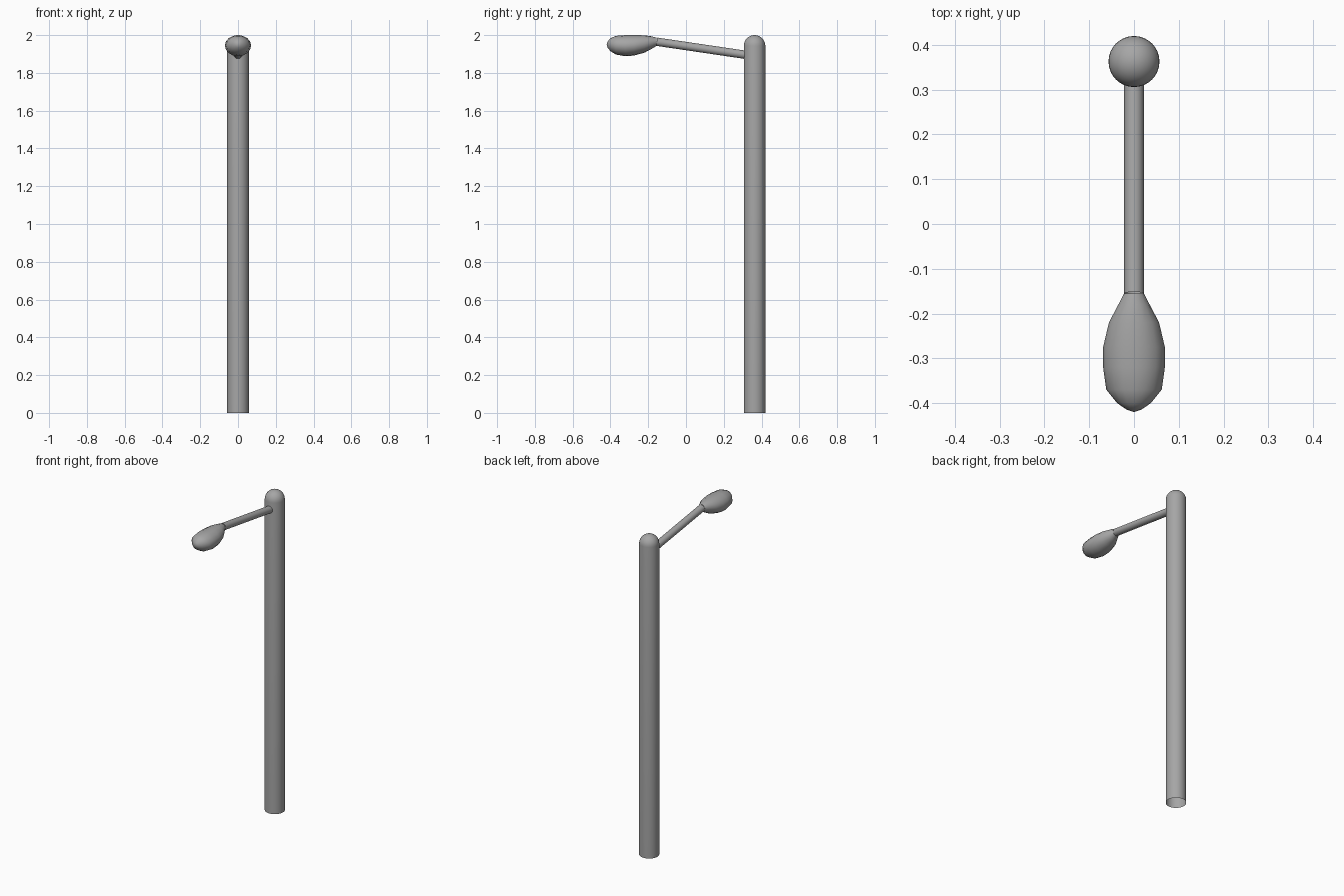
import bpy, bmesh
from math import sin, cos, pi, radians
from mathutils import Vector

cube = bpy.data.objects.get("Cube")
if cube:
    bpy.data.objects.remove(cube, do_unlink=True)

grey = bpy.data.materials.new("painted grey metal")
grey.use_nodes = True
color = (0.38, 0.38, 0.38, 1)
grey.diffuse_color = color
grey.node_tree.nodes["Principled BSDF"].inputs["Base Color"].default_value = color


def loft(name, rings, angle, tip=None):
    """Skin a list of point rings, optionally closing the last one to a tip."""
    bm = bmesh.new()
    loops = [[bm.verts.new(p) for p in ring] for ring in rings]
    n = len(loops[0])
    for a, b in zip(loops, loops[1:]):
        for i in range(n):
            j = (i + 1) % n
            bm.faces.new((a[i], a[j], b[j], b[i]))
    if tip:
        end = bm.verts.new(tip)
        for i in range(n):
            bm.faces.new((loops[-1][i], loops[-1][(i + 1) % n], end))
    bmesh.ops.recalc_face_normals(bm, faces=bm.faces)
    mesh = bpy.data.meshes.new(name)
    bm.to_mesh(mesh)
    bm.free()
    mesh.materials.append(grey)
    obj = bpy.data.objects.new(name, mesh)
    bpy.context.collection.objects.link(obj)
    bpy.ops.object.select_all(action='DESELECT')
    obj.select_set(True)
    bpy.context.view_layer.objects.active = obj
    bpy.ops.object.shade_smooth_by_angle(angle=radians(angle))
    return obj


def ring(center, u, v, n):
    """Ellipse of n points around center, spanned by the axes u and v."""
    return [center + u * cos(2 * pi * i / n) + v * sin(2 * pi * i / n)
            for i in range(n)]


X, Y, Z = Vector((1, 0, 0)), Vector((0, 1, 0)), Vector((0, 0, 1))

# Hollow-bottomed pole with a rounded top
R, POLE_Y, HEIGHT = 0.057, 0.363, 2.0
steps = 8
pole_rings = [ring(Y * POLE_Y, X * R, Y * R, 32)]
for k in range(steps):
    a = k / steps * pi / 2
    r = R * cos(a)
    pole_rings.append(ring(Vector((0, POLE_Y, HEIGHT - R + R * sin(a))),
                           X * r, Y * r, 32))
loft("pole", pole_rings, 40, Vector((0, POLE_Y, HEIGHT)))

# Slanted arm
start, end = Vector((0, 0.34, 1.892)), Vector((0, -0.155, 1.965))
side = (end - start).normalized().cross(X)
loft("arm", [ring(p, X * 0.022, side * 0.022, 16) for p in (start, end)], 40)

# Lamp head: y, half width, top, bottom
sections = [
    (-0.155, 0.022, 1.986, 1.944),
    (-0.18, 0.035, 1.993, 1.928),
    (-0.22, 0.056, 1.999, 1.907),
    (-0.275, 0.069, 2.0, 1.892),
    (-0.32, 0.069, 2.0, 1.888),
    (-0.37, 0.062, 1.996, 1.897),
    (-0.40, 0.038, 1.984, 1.915),
    (-0.415, 0.016, 1.966, 1.934),
]
head = [ring(Vector((0, y, (t + b) / 2)), X * w, Z * (t - b) / 2, 16)
        for y, w, t, b in sections]
loft("lamp_head", head, 40, Vector((0, -0.42, 1.95)))
